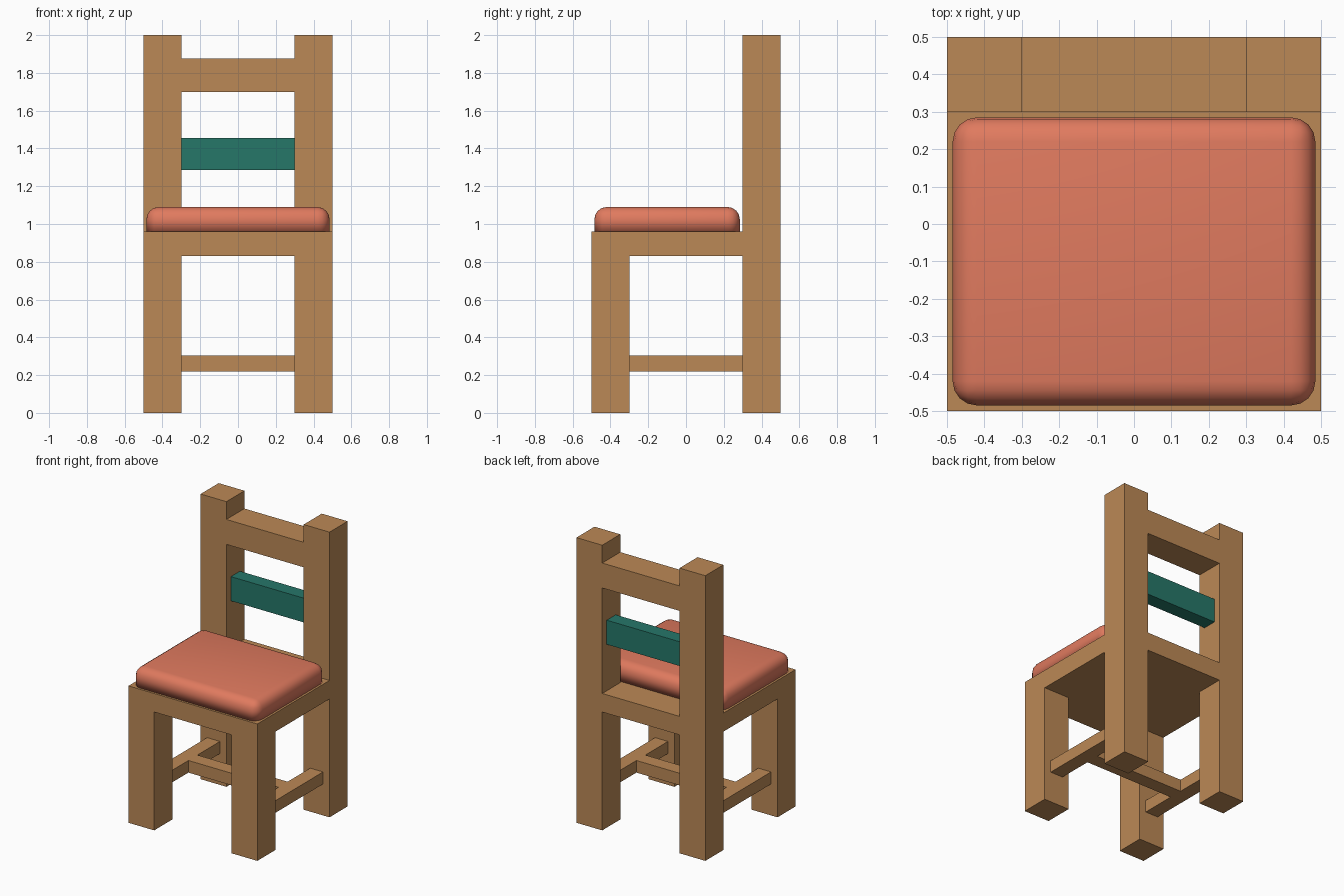
import bpy
import bmesh

cube = bpy.data.objects.get("Cube")
if cube:
    bpy.data.objects.remove(cube, do_unlink=True)


def make_material(name, rgb):
    mat = bpy.data.materials.new(name)
    mat.use_nodes = True
    color = (*rgb, 1.0)
    mat.diffuse_color = color
    shader = next(n for n in mat.node_tree.nodes if n.type == 'BSDF_PRINCIPLED')
    shader.inputs["Base Color"].default_value = color
    return mat


wood = make_material("warm_wood", (0.50, 0.25, 0.093))
green = make_material("deep_green", (0.019, 0.184, 0.141))
coral = make_material("coral_fabric", (0.745, 0.195, 0.114))


def box(name, x, y, z, mat, bevel=0.0):
    """Box from (low, high) spans; bevel rounds every edge off the bottom."""
    spans = (x, y, z)
    bm = bmesh.new()
    bmesh.ops.create_cube(bm, size=1.0)
    for v in bm.verts:
        v.co = [s[1] if c > 0 else s[0] for c, s in zip(v.co, spans)]
    if bevel:
        edges = [e for e in bm.edges if any(v.co.z > z[0] + 0.001 for v in e.verts)]
        bmesh.ops.bevel(bm, geom=edges, offset=bevel, segments=4,
                        profile=0.5, affect='EDGES')
        for f in bm.faces:
            f.smooth = True
    mesh = bpy.data.meshes.new(name)
    bm.to_mesh(mesh)
    bm.free()
    mesh.materials.append(mat)
    obj = bpy.data.objects.new(name, mesh)
    bpy.context.collection.objects.link(obj)
    return obj


# Legs, back posts and side stretchers, mirrored left and right
SEAT_LOW, SEAT_TOP = 0.83, 0.96
STRETCHER_Z = (0.22, 0.305)
for side, s in (("left", 1), ("right", -1)):
    leg_x = sorted((0.3 * s, 0.5 * s))
    rail_x = sorted((0.35 * s, 0.45 * s))
    box(f"front_leg_{side}", leg_x, (-0.5, -0.3), (0, SEAT_LOW), wood)
    box(f"back_post_{side}", leg_x, (0.3, 0.5), (0, 2), wood)
    box(f"side_stretcher_{side}", rail_x, (-0.3, 0.3), STRETCHER_Z, wood)
box("cross_stretcher", (-0.35, 0.35), (-0.05, 0.05), STRETCHER_Z, wood)

# Seat slab, with a narrower tongue filling the gap between the posts
box("seat", (-0.5, 0.5), (-0.5, 0.3), (SEAT_LOW, SEAT_TOP), wood)
box("seat_back_tongue", (-0.3, 0.3), (0.3, 0.5), (SEAT_LOW, SEAT_TOP), wood)

# Backrest
box("top_rail", (-0.3, 0.3), (0.3, 0.5), (1.70, 1.875), wood)
box("back_slat", (-0.3, 0.3), (0.35, 0.45), (1.285, 1.455), green)

# Cushion
box("cushion", (-0.485, 0.485), (-0.485, 0.285), (SEAT_TOP, 1.09), coral, bevel=0.065)
